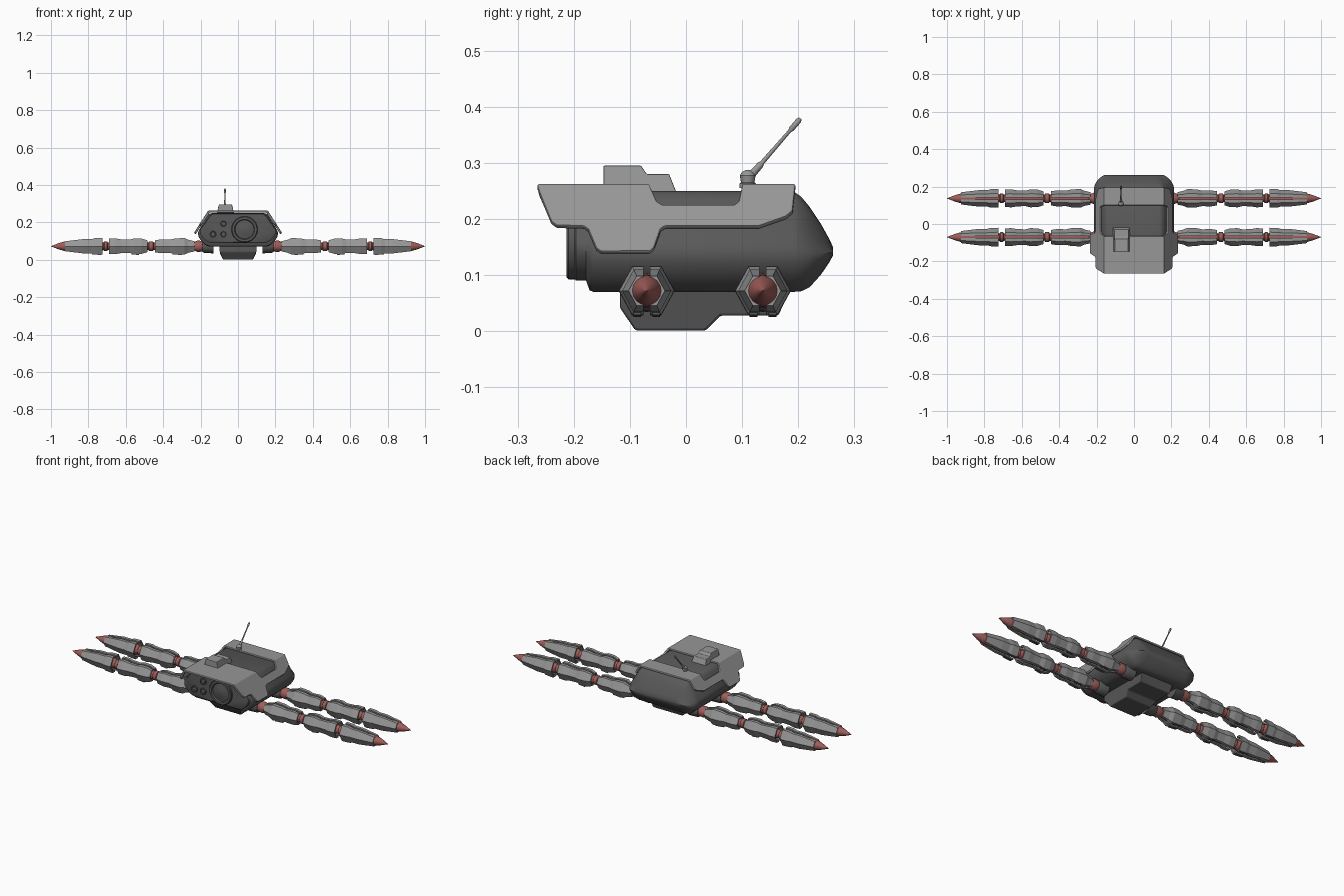
import bpy, bmesh, math
from mathutils import Vector


def material(name, r, g, b):
    m = bpy.data.materials.new(name)
    m.diffuse_color = (r, g, b, 1)
    return m


LIGHT = material("light grey", 0.31, 0.31, 0.31)
DARK = material("dark grey", 0.10, 0.10, 0.10)
RED = material("dull red", 0.34, 0.11, 0.10)


def finish(name, bm, mat, smooth=None):
    bmesh.ops.recalc_face_normals(bm, faces=bm.faces)
    me = bpy.data.meshes.new(name)
    bm.to_mesh(me)
    bm.free()
    me.materials.append(mat)
    ob = bpy.data.objects.new(name, me)
    bpy.context.collection.objects.link(ob)
    if smooth:
        bpy.ops.object.select_all(action='DESELECT')
        ob.select_set(True)
        bpy.context.view_layer.objects.active = ob
        bpy.ops.object.shade_smooth_by_angle(angle=math.radians(smooth))
    return ob


def loft(bm, rings, cap=True):
    """Skin closed rings of points."""
    vs = [[bm.verts.new(p) for p in r] for r in rings]
    n = len(vs[0])
    for a, b in zip(vs, vs[1:]):
        for i in range(n):
            j = (i + 1) % n
            bm.faces.new((a[i], a[j], b[j], b[i]))
    if cap:
        bm.faces.new(vs[0])
        bm.faces.new(vs[-1])


def lathe(bm, start, direction, profile, sides=16):
    """Round part: profile is (distance, radius) along a direction."""
    d = Vector(direction).normalized()
    u = d.orthogonal().normalized()
    v = d.cross(u)
    rings = []
    for t, r in profile:
        r = max(r, 0.0005)
        rings.append([Vector(start) + d * t + (u * math.cos(a) + v * math.sin(a)) * r
                      for a in (2 * math.pi * i / sides for i in range(sides))])
    loft(bm, rings)


def turned(name, start, direction, profile, mat, sides=16):
    bm = bmesh.new()
    lathe(bm, start, direction, profile, sides)
    return finish(name, bm, mat, 35)


def prism(name, outline, mat, xs, bevel=0.004):
    """Side outline (y, z) extruded in x; xs(z) gives the left and right limits."""
    bm = bmesh.new()
    loft(bm, [[(xs(z)[k], y, z) for y, z in outline] for k in (0, 1)])
    ob = finish(name, bm, mat)
    b = ob.modifiers.new("bevel", 'BEVEL')
    b.width, b.segments = bevel, 2
    return ob


# Hull: one rounded cross-section lofted from front to tail
half = [(0.0, 0.25), (0.135, 0.25), (0.15, 0.247), (0.162, 0.235), (0.19, 0.19), (0.209, 0.158),
        (0.214, 0.143), (0.211, 0.122), (0.195, 0.098), (0.172, 0.077), (0.15, 0.07), (0.0, 0.07)]
section = half + [(-x, z) for x, z in half[-2:0:-1]]
rings = []
for y, w, low, high in [(-0.200, 0.92, 0.095, 0.245), (-0.196, 0.95, 0.090, 0.248),
                        (-0.178, 0.95, 0.090, 0.248), (-0.172, 0.98, 0.073, 0.25),
                        (-0.165, 1.0, 0.07, 0.25), (0.19, 1.0, 0.07, 0.25),
                        (0.205, 0.985, 0.071, 0.24), (0.22, 0.955, 0.078, 0.222),
                        (0.24, 0.89, 0.100, 0.192), (0.255, 0.80, 0.122, 0.165),
                        (0.262, 0.74, 0.135, 0.150)]:
    rings.append([(x * w, y, low + (z - 0.07) / 0.18 * (high - low)) for x, z in section])
bm = bmesh.new()
loft(bm, rings)
finish("hull", bm, DARK, 35)

# Belly box under the hull
prism("belly", [(-0.118, 0.075), (-0.118, 0.042), (-0.09, 0.001), (0.035, 0.001), (0.062, 0.028),
                (0.165, 0.028), (0.185, 0.075)], DARK,
      lambda z: (-0.1 + max(0, 0.04 - z) * 0.5, 0.1 - max(0, 0.04 - z) * 0.5))


# Armour shell: sloped sides with flaps, joined to front and rear deck plates
def slope(z):
    return 0.16 + (0.262 - z) * 0.64


side = [(-0.265, 0.262), (-0.262, 0.25), (-0.240, 0.196), (-0.230, 0.189), (-0.182, 0.188),
        (-0.174, 0.182), (-0.160, 0.149), (-0.152, 0.143), (-0.064, 0.143), (-0.057, 0.149),
        (-0.045, 0.183), (-0.037, 0.188), (0.13, 0.188), (0.178, 0.205), (0.190, 0.215),
        (0.195, 0.262), (0.10, 0.262), (0.094, 0.232), (0.086, 0.226), (-0.042, 0.226),
        (-0.052, 0.232), (-0.065, 0.262)]
bm = bmesh.new()
for s in (1, -1):
    pts = [bm.verts.new((s * slope(z), y, z)) for y, z in side]
    bm.faces.new(pts if s > 0 else pts[::-1])
for y0, y1 in ((-0.265, -0.065), (0.10, 0.195)):
    bm.faces.new([bm.verts.new((x, y, 0.262)) for x, y in
                  ((-0.16, y0), (0.16, y0), (0.16, y1), (-0.16, y1))])
bmesh.ops.remove_doubles(bm, verts=bm.verts, dist=0.0005)
shell = finish("armour_shell", bm, LIGHT)
sol = shell.modifiers.new("thickness", 'SOLIDIFY')
sol.thickness, sol.offset = 0.012, -1
if max(shell.data.polygons, key=lambda p: p.center.z).normal.z < 0:
    shell.data.flip_normals()
bev = shell.modifiers.new("bevel", 'BEVEL')
bev.width, bev.segments, bev.limit_method = 0.003, 2, 'ANGLE'

# Roof box beside the opening
prism("roof_box", [(-0.147, 0.252), (-0.147, 0.295), (-0.08, 0.295), (-0.07, 0.28), (-0.03, 0.28),
                   (-0.016, 0.245)], LIGHT,
      lambda z: (-0.112 + max(0, z - 0.26) * 0.3, -0.022 - max(0, z - 0.26) * 0.3), 0.002)

# Antenna: round base, ball and leaning rod with thicker tip
turned("antenna_base", (-0.07, 0.11, 0.255), (0, 0, 1),
       [(0, 0.015), (0.008, 0.015), (0.01, 0.012), (0.022, 0.014), (0.028, 0.011), (0.032, 0.004)], LIGHT)
turned("antenna_rod", (-0.07, 0.113, 0.274), (0, 0.091, 0.105),
       [(0, 0.007), (0.03, 0.006), (0.035, 0.004), (0.11, 0.003), (0.115, 0.005), (0.134, 0.005),
        (0.139, 0.003)], LIGHT, 10)

# Front lens and three small round lamps
turned("front_lens", (0.035, -0.195, 0.162), (0, -1, 0),
       [(0, 0.07), (0.014, 0.07), (0.018, 0.066), (0.018, 0.054), (0.010, 0.050), (0.010, 0.046),
        (0.016, 0.030), (0.018, 0.0)], DARK, 32)
for x, z in ((-0.078, 0.193), (-0.078, 0.136), (-0.134, 0.136)):
    turned("front_lamp", (x, -0.195, z), (0, -1, 0),
           [(0, 0.018), (0.012, 0.018), (0.014, 0.015), (0.011, 0.012), (0.013, 0.0)], DARK)

# Limbs: red core with three armoured segments each
LEG_Z = 0.072
segments = [[(0.232, 0.62), (0.265, 0.78), (0.285, 1.0), (0.335, 0.95), (0.365, 0.80), (0.41, 0.85), (0.445, 0.72)],
            [(0.485, 0.72), (0.515, 0.92), (0.555, 0.95), (0.58, 0.80), (0.625, 0.84), (0.655, 0.95), (0.69, 0.92)],
            [(0.725, 1.0), (0.765, 0.98), (0.785, 0.86), (0.83, 0.86), (0.875, 0.74), (0.925, 0.60)]]
core = [(0.185, 0.016), (0.19, 0.028), (0.215, 0.031), (0.24, 0.020), (0.27, 0.027), (0.43, 0.027),
        (0.45, 0.019), (0.455, 0.026), (0.475, 0.026), (0.48, 0.019), (0.50, 0.027), (0.67, 0.027),
        (0.695, 0.019), (0.70, 0.026), (0.715, 0.026), (0.72, 0.020), (0.74, 0.029), (0.91, 0.028),
        (0.93, 0.025), (0.96, 0.016), (1.0, 0.0)]
# Half of a flat-topped hexagon, leaving a slot along its top and bottom
plate = [(0.006, 0.044), (0.026, 0.044), (0.050, 0.0), (0.026, -0.044), (0.006, -0.044)]

for sx in (1, -1):
    for ly in (-0.07, 0.137):
        turned("limb_socket", (sx * 0.13, ly, LEG_Z), (sx, 0, 0),
               [(0, 0.038), (0.05, 0.036), (0.06, 0.030), (0.06, 0.016)], DARK)
        turned("limb_core", (0, ly, LEG_Z), (sx, 0, 0), core, RED)
        bm = bmesh.new()
        for seg in segments:
            for sy in (1, -1):
                rings = []
                for x, k in seg:
                    outer = [(sx * x, ly + sy * (0.006 + (y - 0.006) * k), LEG_Z + z * k) for y, z in plate]
                    inner = [(sx * x, ly + sy * (0.006 + (y - 0.006) * (k - 0.16)), LEG_Z + z * (k - 0.16))
                             for y, z in plate]
                    rings.append(outer + inner[::-1])
                loft(bm, rings, cap=False)
                # Close the thin ends of each plate
                bm.verts.ensure_lookup_table()
                n = len(plate) * 2
                for base in (len(bm.verts) - n, len(bm.verts) - n * len(seg)):
                    v = [bm.verts[base + i] for i in range(n)]
                    for i in range(len(plate) - 1):
                        bm.faces.new((v[i], v[i + 1], v[n - 2 - i], v[n - 1 - i]))
        finish("limb_armour", bm, LIGHT)
        # Dark fins hanging below the segment ends
        bm = bmesh.new()
        for x0, x1 in ((0.30, 0.35), (0.53, 0.57), (0.73, 0.78)):
            for sy in (1, -1):
                y0, y1 = ly + sy * 0.010, ly + sy * 0.024
                loft(bm, [[(sx * x0, y, LEG_Z - 0.034), (sx * x1, y, LEG_Z - 0.034),
                           (sx * x1, y, LEG_Z - 0.043), (sx * x0, y, LEG_Z - 0.047)] for y in (y0, y1)])
        finish("limb_fins", bm, DARK)
